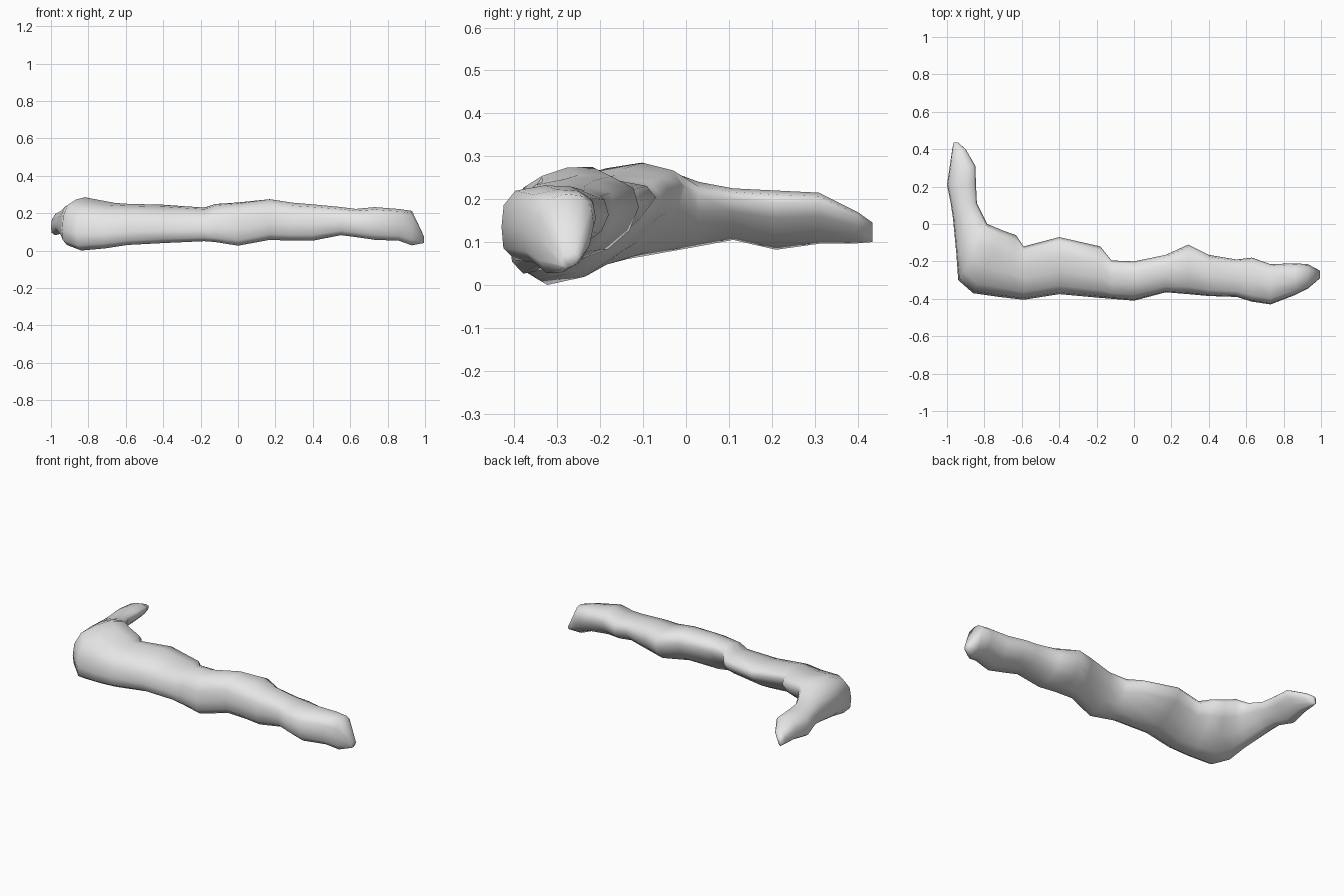
import bpy, bmesh
from mathutils import Vector

# Trunk stations: x, front y, back y, bottom z, top z
trunk = [(0.995, -.29, -.25, .04, .075), (.93, -.345, -.215, .025, .215),
         (.86, -.38, -.21, .05, .225), (.73, -.43, -.215, .055, .235),
         (.63, -.415, -.18, .07, .225), (.55, -.39, -.19, .08, .235),
         (.40, -.385, -.165, .05, .25), (.29, -.375, -.11, .05, .26),
         (.17, -.365, -.165, .055, .28), (0, -.41, -.20, .025, .26),
         (-.12, -.40, -.195, .045, .25), (-.18, -.395, -.12, .05, .23),
         (-.40, -.375, -.07, .04, .245), (-.59, -.405, -.12, .03, .25)]
# Elbow stations: outer x, outer y, inner x, inner y, bottom z, top z
elbow = [(-.72, -.39, -.63, -.06, .012, .255), (-.86, -.37, -.70, -.035, 0, .272),
         (-.94, -.30, -.76, -.01, .03, .285), (-.95, -.16, -.785, 0, .06, .27)]
# Branch stations: y, outer x, inner x, bottom z, top z
branch = [(.03, -.968, -.80, .09, .24), (.11, -.98, -.84, .105, .225),
          (.21, -1.0, -.845, .082, .22), (.31, -.985, -.848, .096, .215),
          (.40, -.972, -.90, .097, .17), (.435, -.965, -.94, .10, .145)]

stations = [(x, a, x, b, lo, hi) for x, a, b, lo, hi in trunk] + elbow
stations += [(a, y, b, y, lo, hi) for y, a, b, lo, hi in branch]

# Cross-sections (outer to inner, bottom to top): boxy, and tilted with undercut back
boxy = [(0, .5), (.02, .78), (.15, .95), (.5, 1), (.8, .95), (.97, .78),
        (1, .52), (.95, .27), (.78, .09), (.45, 0), (.16, .02), (.02, .2)]
undercut = [(0, .32), (.03, .6), (.15, .83), (.4, .95), (.68, 1), (.93, .93),
            (1, .8), (.87, .54), (.65, .28), (.4, .07), (.14, 0), (.02, .1)]

bm = bmesh.new()
rings = []
for ox, oy, ix, iy, lo, hi in stations:
    # Undercut is full along the thick half of the trunk and the branch
    k = max(.3, min(1, .75 - ox * 1.3))
    ring = []
    for r, c in zip(boxy, undercut):
        u, v = Vector(r).lerp(Vector(c), k)
        ring.append(bm.verts.new((ox + (ix - ox) * u, oy + (iy - oy) * u,
                                  lo + (hi - lo) * v)))
    rings.append(ring)
n = len(boxy)
for a, b in zip(rings, rings[1:]):
    for i in range(n):
        j = (i + 1) % n
        bm.faces.new((a[i], a[j], b[j], b[i]))
bm.faces.new(rings[0])
bm.faces.new(rings[-1])
bmesh.ops.recalc_face_normals(bm, faces=bm.faces)

mesh = bpy.data.meshes.new("crooked_branch")
bm.to_mesh(mesh)
bm.free()
obj = bpy.data.objects.new("crooked_branch", mesh)
bpy.context.collection.objects.link(obj)

mat = bpy.data.materials.new("light grey")
mat.diffuse_color = (.8, .8, .8, 1)
mesh.materials.append(mat)
for p in mesh.polygons:
    p.use_smooth = True
